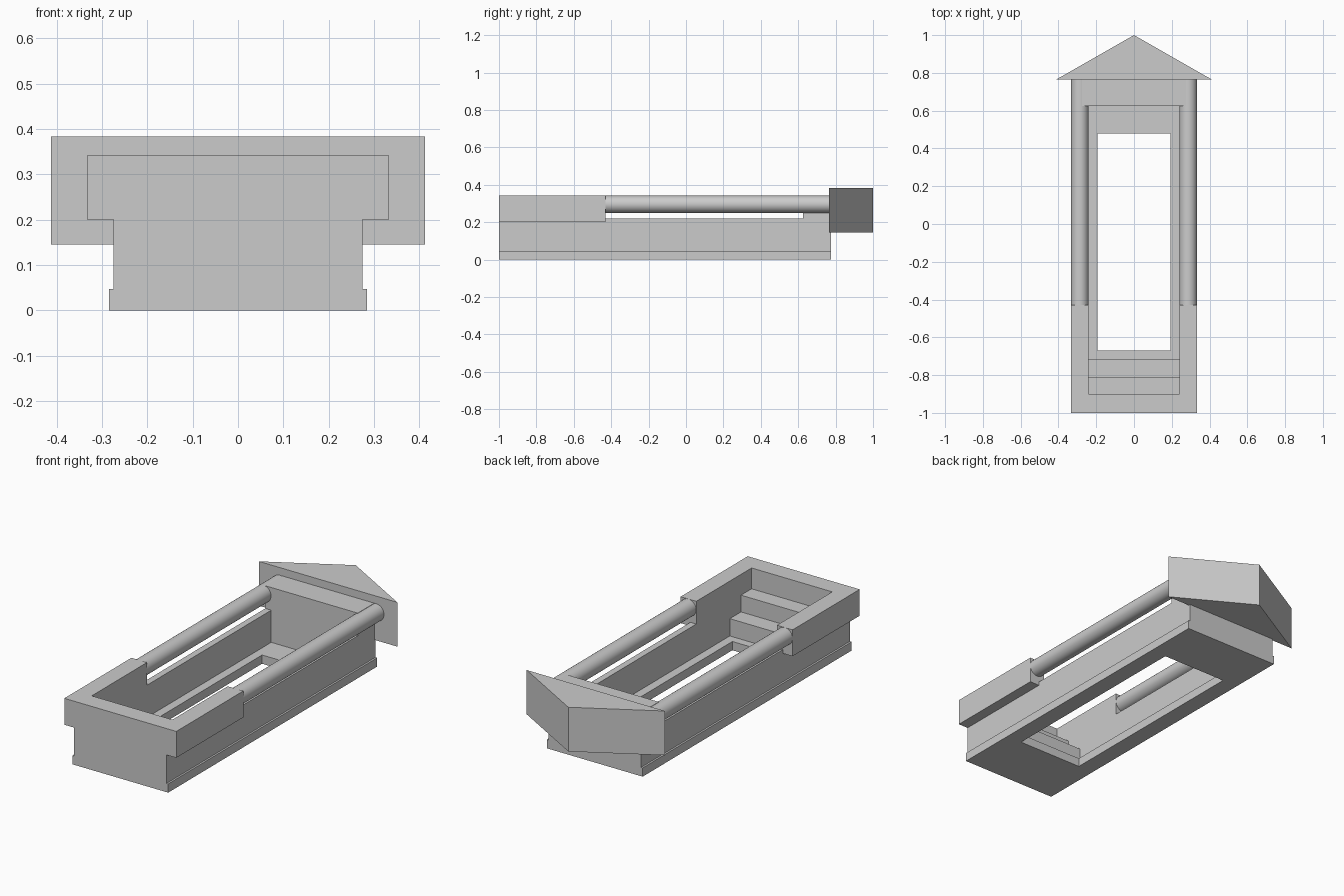
import bpy
import bmesh
from math import radians
from mathutils import Vector

cube = bpy.data.objects.get("Cube")
if cube:
    bpy.data.objects.remove(cube, do_unlink=True)

GREY = (0.6, 0.6, 0.6, 1)
stone = bpy.data.materials.new("plain grey")
stone.use_nodes = True
stone.diffuse_color = GREY
stone.node_tree.nodes["Principled BSDF"].inputs["Base Color"].default_value = GREY


def prism(name, outline, direction):
    """Extrude a closed outline of 3D points along a direction."""
    bm = bmesh.new()
    face = bm.faces.new([bm.verts.new(p) for p in outline])
    ext = bmesh.ops.extrude_face_region(bm, geom=[face])["geom"]
    verts = [g for g in ext if isinstance(g, bmesh.types.BMVert)]
    bmesh.ops.translate(bm, verts=verts, vec=Vector(direction))
    bmesh.ops.recalc_face_normals(bm, faces=bm.faces)
    mesh = bpy.data.meshes.new(name)
    bm.to_mesh(mesh)
    bm.free()
    mesh.materials.append(stone)
    obj = bpy.data.objects.new(name, mesh)
    bpy.context.collection.objects.link(obj)
    return obj


def box(name, x0, x1, y0, y1, z0, z1):
    base = [(x0, y0, z0), (x1, y0, z0), (x1, y1, z0), (x0, y1, z0)]
    return prism(name, base, (0, 0, z1 - z0))


def carve(target, cutter):
    """Subtract a cutter from the target, then discard it."""
    cutter.hide_render = True
    mod = target.modifiers.new("carve", "BOOLEAN")
    mod.operation, mod.solver, mod.object = "DIFFERENCE", "EXACT", cutter
    bpy.context.view_layer.objects.active = target
    bpy.ops.object.modifier_apply(modifier=mod.name)
    bpy.data.objects.remove(cutter, do_unlink=True)


FRONT, BACK, COLLAR_END, CAVITY_END = -1.0, 0.775, -0.43, 0.625
TOP, SILL, FLOOR, BODY_X, INNER_X = 0.342, 0.22, 0.047, 0.275, 0.24

# Trough body: plinth, walls and overhanging collar in one section
half = [(0.285, 0), (0.285, FLOOR), (BODY_X, FLOOR), (BODY_X, 0.2), (0.333, 0.2), (0.333, TOP)]
section = half + [(-x, z) for x, z in reversed(half)]
body = prism("trough_body", [(x, FRONT, z) for x, z in section], (0, BACK - FRONT, 0))

# Collar stays only at the front; the side walls drop to the sill
for s in (-1, 1):
    x0, x1 = sorted((s * BODY_X, s * 0.5))
    carve(body, box("collar_cutter", x0, x1, COLLAR_END, 1, 0.1, 0.5))
carve(body, box("sill_cutter", -0.5, 0.5, COLLAR_END, CAVITY_END, SILL, 0.5))

# Stepped cavity and the opening through the floor
steps = [(-0.9, 0.5), (-0.9, 0.23), (-0.81, 0.23), (-0.81, 0.14), (-0.715, 0.14),
         (-0.715, FLOOR), (CAVITY_END, FLOOR), (CAVITY_END, 0.5)]
carve(body, prism("cavity_cutter", [(-INNER_X, y, z) for y, z in steps], (2 * INNER_X, 0, 0)))
carve(body, box("floor_cutter", -0.193, 0.193, -0.67, 0.48, -0.1, 0.1))

# Round side rails
RAIL_R, RAIL_END = 0.046, 0.77
for side, s in (("left", 1), ("right", -1)):
    bpy.ops.mesh.primitive_cylinder_add(
        vertices=48, radius=RAIL_R, depth=RAIL_END - COLLAR_END,
        location=(s * 0.287, (RAIL_END + COLLAR_END) / 2, TOP - RAIL_R),
        rotation=(radians(90), 0, 0))
    rail = bpy.context.object
    rail.name = side + "_rail"
    rail.data.materials.append(stone)
    bpy.ops.object.shade_smooth_by_angle(angle=radians(30))

# Pointed block at the back
prism("pointed_block", [(-0.412, 0.765, 0.145), (0.412, 0.765, 0.145), (0, 1, 0.145)], (0, 0, 0.238))
